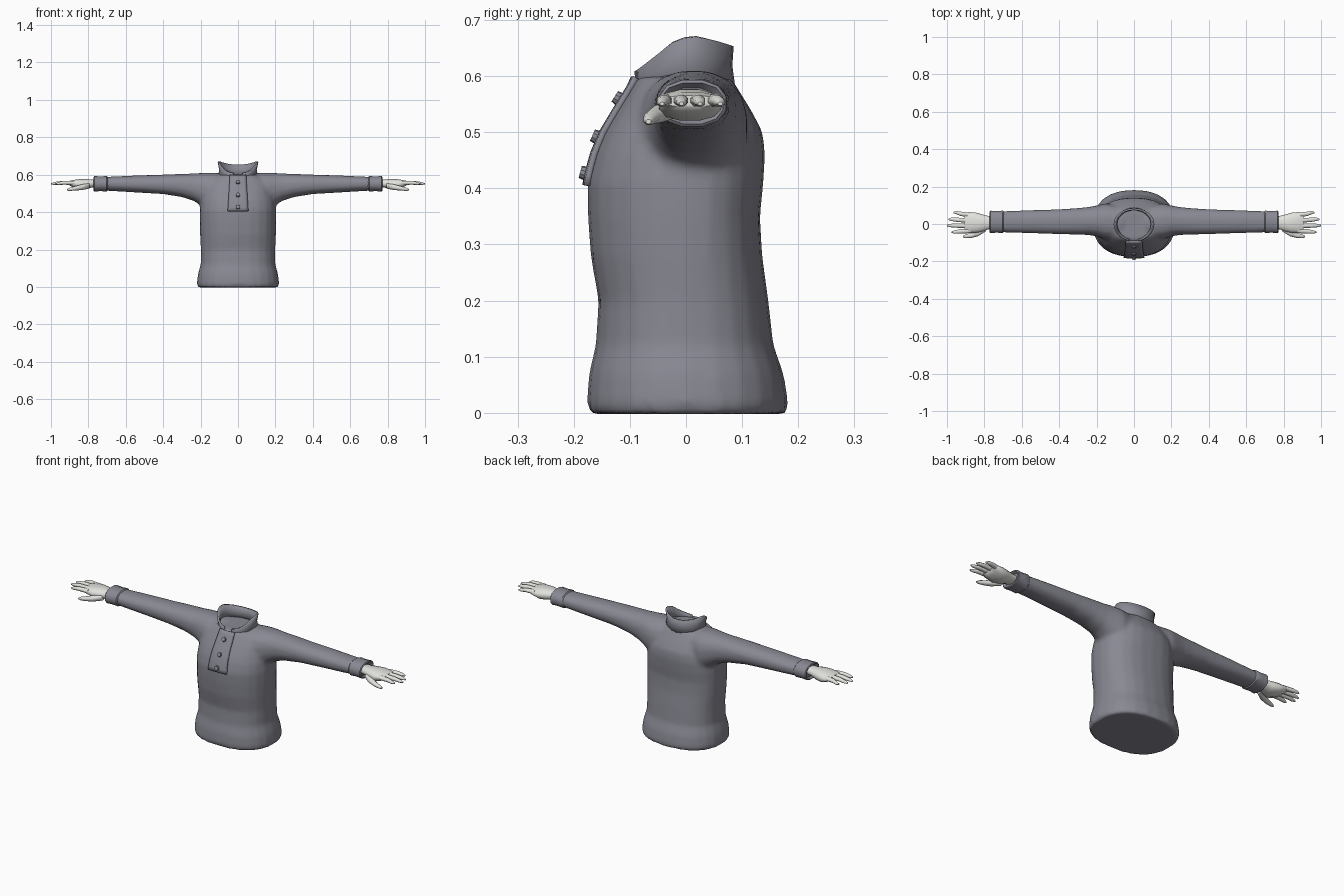
import bpy, bmesh, math
from mathutils import Vector

if "Cube" in bpy.data.objects:
    bpy.data.objects.remove(bpy.data.objects["Cube"])


def material(name, rgb):
    m = bpy.data.materials.new(name)
    m.diffuse_color = (*rgb, 1)
    m.use_nodes = True
    m.node_tree.nodes["Principled BSDF"].inputs["Base Color"].default_value = m.diffuse_color
    return m


CLOTH = material("grey_cloth", (0.25, 0.25, 0.295))
SKIN = material("pale_white", (0.76, 0.76, 0.73))


def finish(name, bm, mat, mirror=False, angle=45):
    bmesh.ops.recalc_face_normals(bm, faces=bm.faces)
    me = bpy.data.meshes.new(name)
    bm.to_mesh(me)
    bm.free()
    me.materials.append(mat)
    ob = bpy.data.objects.new(name, me)
    bpy.context.collection.objects.link(ob)
    bpy.ops.object.select_all(action='DESELECT')
    ob.select_set(True)
    bpy.context.view_layer.objects.active = ob
    bpy.ops.object.shade_smooth_by_angle(angle=math.radians(angle))
    if mirror:
        ob.modifiers.new("mirror", 'MIRROR')
    return ob


def loft(bm, rings):
    """Closed tube through rings of points, capped at both ends."""
    loops = [[bm.verts.new(p) for p in r] for r in rings]
    n = len(loops[0])
    for a, b in zip(loops, loops[1:]):
        for i in range(n):
            j = (i + 1) % n
            bm.faces.new((a[i], a[j], b[j], b[i]))
    bm.faces.new(loops[0])
    bm.faces.new(loops[-1])


def power(v, p):
    return math.copysign(abs(v) ** (2 / p), v)


def section(x, zb, zt, yf, yb, n=12, p=2.3):
    """Rounded cross-section standing across the x axis."""
    pts = []
    for i in range(n):
        a = math.tau * (i + 0.5) / n
        pts.append(Vector((x, (yf + yb) / 2 + (yb - yf) / 2 * power(math.cos(a), p),
                           (zb + zt) / 2 + (zt - zb) / 2 * power(math.sin(a), p))))
    return pts


# torso profile: height, half width, front y, back y
TORSO = [(-0.002, .214, -.172, .178), (.015, .221, -.177, .183), (.07, .214, -.173, .174),
         (.12, .2, -.161, .156), (.2, .199, -.156, .147), (.28, .203, -.170, .136),
         (.35, .205, -.175, .132), (.41, .205, -.176, .138), (.46, .2, -.163, .141),
         (.5, .19, -.146, .137), (.54, .178, -.122, .116), (.575, .155, -.1, .094),
         (.6, .108, -.088, .079)]
P = 2.35


def torso_at(z):
    for a, b in zip(TORSO, TORSO[1:]):
        if a[0] <= z <= b[0]:
            t = (z - a[0]) / (b[0] - a[0])
            return [u + (v - u) * t for u, v in zip(a, b)]
    return TORSO[-1]


def front_y(x, z):
    _, hw, yf, _ = torso_at(z)
    return yf * (1 - (abs(x) / hw) ** P) ** (1 / P)


def oval(z, hw, yf, yb, n=24):
    pts = []
    for i in range(n):
        a = math.tau * i / n
        s = power(math.sin(a), P)
        pts.append(Vector((hw * power(math.cos(a), P), s * yb if s > 0 else -s * yf, z)))
    return pts


# sweater body with both sleeves, fused into one skin
SLEEVE = [(.06, .43, .608, -.085, .095), (.15, .405, .611, -.085, .112), (.2, .437, .61, -.067, .1),
          (.24, .461, .607, -.06, .092), (.3, .480, .605, -.057, .086), (.4, .496, .601, -.055, .079),
          (.55, .505, .596, -.05, .075), (.7, .514, .589, -.045, .069), (.75, .516, .588, -.044, .068)]
bm = bmesh.new()
loft(bm, [oval(*r) for r in TORSO])
for side in (1, -1):
    loft(bm, [[Vector((side * v.x, v.y, v.z)) for v in section(*s, n=16)] for s in SLEEVE])
body = finish("sweater_body", bm, CLOTH)
fuse = body.modifiers.new("fuse", 'REMESH')
fuse.mode = 'VOXEL'
fuse.voxel_size = 0.011
fuse.use_smooth_shade = True
relax = body.modifiers.new("relax", 'SMOOTH')
relax.factor = 0.5
relax.iterations = 4

# sleeve cuffs
bm = bmesh.new()
loft(bm, [section(*s) for s in [(.695, .516, .587, -.043, .067), (.702, .509, .594, -.05, .073),
                                (.735, .511, .592, -.048, .071), (.768, .509, .594, -.05, .073),
                                (.772, .514, .589, -.045, .068), (.76, .522, .58, -.035, .055)]])
finish("sleeve_cuff", bm, CLOTH, mirror=True)


# standing collar, open at the front and dipping towards it
def collar_top(y):
    prof = [(-.1, .603), (-.085, .61), (-.02, .664), (.012, .672), (.05, .664), (.085, .652)]
    for a, b in zip(prof, prof[1:]):
        if y <= b[0]:
            return a[1] + (b[1] - a[1]) * (y - a[0]) / (b[0] - a[0])
    return prof[-1][1]


bm = bmesh.new()
rows = []
for i in range(23):
    a = math.radians(-90 + 13 + (360 - 26) * i / 22)
    c, s = math.cos(a), math.sin(a)
    y = s * (.08 if s > 0 else .09)
    top = collar_top(y)
    low = .583 if s > 0 else .583 - .008 * abs(s)
    rows.append([bm.verts.new(v) for v in ((c * .104, y * 1.03, low),
                                           (c * .095, y * .97, (low + top) / 2),
                                           (c * .104, y, top))])
for a, b in zip(rows, rows[1:]):
    for k in range(2):
        bm.faces.new((a[k], b[k], b[k + 1], a[k + 1]))
collar = finish("collar", bm, CLOTH)
thick = collar.modifiers.new("thickness", 'SOLIDIFY')
thick.thickness = 0.01
thick.offset = 0

# button placket following the chest
bm = bmesh.new()
grid = []
for r in range(11):
    z = .405 + .192 * r / 10
    w = .055 - .012 * r / 10
    grid.append([bm.verts.new((w * k / 3, front_y(w * k / 3, z) - .003, z)) for k in range(-3, 4)])
for a, b in zip(grid, grid[1:]):
    for k in range(6):
        bm.faces.new((a[k], a[k + 1], b[k + 1], b[k]))
placket = finish("button_placket", bm, CLOTH)
thick = placket.modifiers.new("thickness", 'SOLIDIFY')
thick.thickness = 0.012
thick.offset = 0

# buttons lying on the placket slope
bm = bmesh.new()
for z in (.425, .488, .555):
    slope = (front_y(0, z + .015) - front_y(0, z - .015)) / .03
    normal = Vector((0, -1, slope)).normalized()
    mat = normal.to_track_quat('Z', 'Y').to_matrix().to_4x4()
    mat.translation = Vector((0, front_y(0, z), z)) + normal * .011
    bmesh.ops.create_cone(bm, cap_ends=True, segments=10, radius1=.013, radius2=.011,
                          depth=.012, matrix=mat)
finish("buttons", bm, CLOTH, angle=30)

# palms
bm = bmesh.new()
loft(bm, [section(*s) for s in [(.74, .535, .575, -.025, .04), (.78, .531, .575, -.03, .044),
                                (.815, .521, .578, -.043, .054), (.85, .52, .577, -.05, .064),
                                (.885, .533, .572, -.048, .065), (.905, .545, .566, -.042, .058)]])
finish("palm", bm, SKIN, mirror=True, angle=60)


# fingers and thumbs: points of x, y, z, radius
def digit(name, pts):
    b = bmesh.new()
    loft(b, [section(x, z - r * .85, z + r * .85, y - r, y + r, n=8, p=2) for x, y, z, r in pts])
    finish(name, b, SKIN, mirror=True, angle=60)


for name, y0, y1, tip in [("little_finger", .048, .061, .965), ("ring_finger", .019, .025, .993),
                          ("middle_finger", -.009, -.008, 1.0), ("index_finger", -.036, -.043, .975)]:
    ym = (y0 + y1) / 2
    digit(name, [(.875, y0, .556, .014), ((.89 + tip) / 2, ym, .557, .0125),
                 (tip - .015, y1, .553, .0095), (tip, y1, .551, .004)])
digit("thumb", [(.795, -.025, .54, .018), (.835, -.048, .533, .019), (.87, -.061, .527, .0145),
                (.9, -.066, .522, .011), (.915, -.067, .519, .005)])
